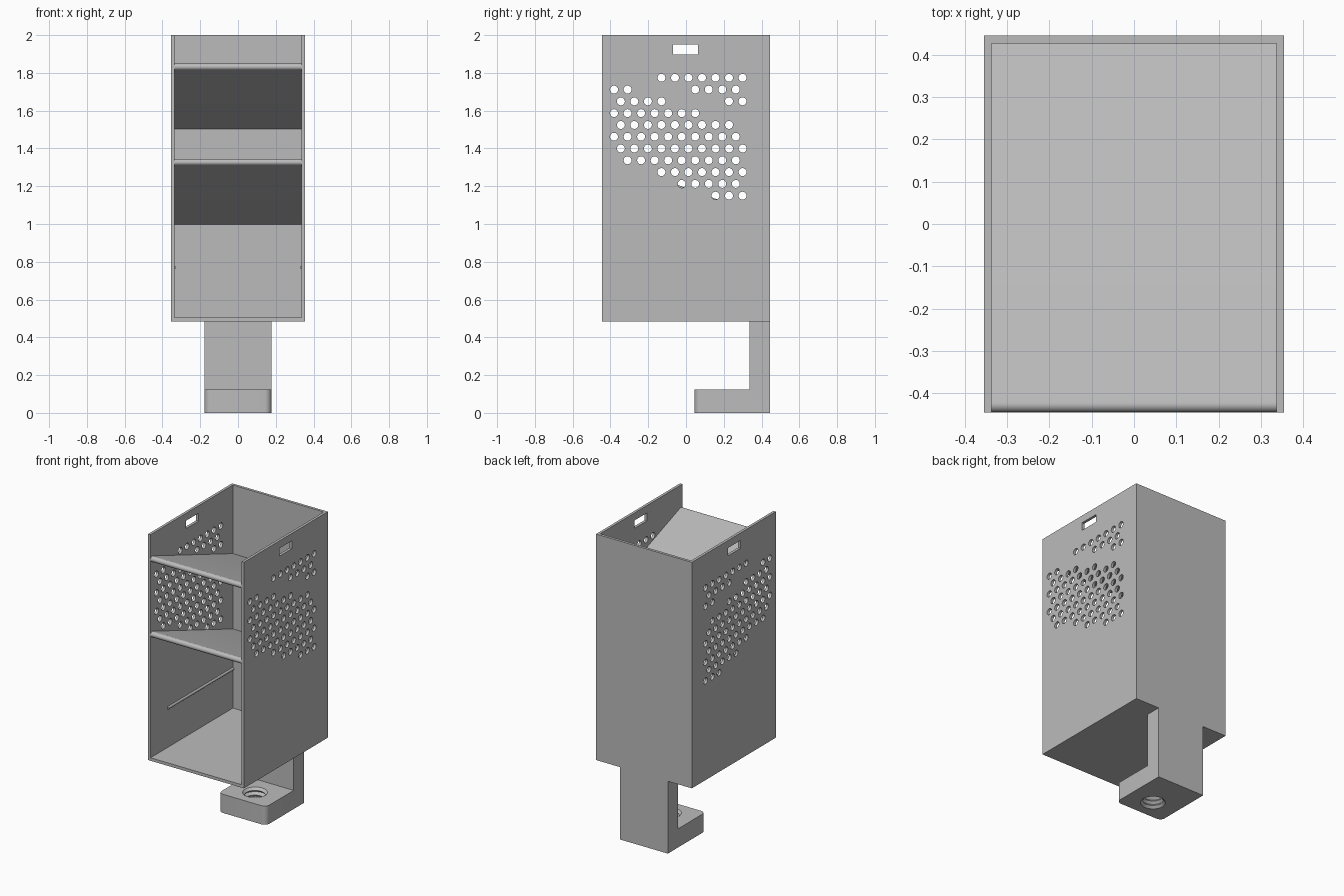
import bpy, bmesh, math
from mathutils import Matrix, Vector

if "Cube" in bpy.data.objects:
    bpy.data.objects.remove(bpy.data.objects["Cube"])

# One plain grey for every part
grey = bpy.data.materials.new("light grey")
grey.use_nodes = True
colour = (0.5, 0.5, 0.5, 1)
grey.diffuse_color = colour
grey.node_tree.nodes["Principled BSDF"].inputs["Base Color"].default_value = colour

W, D, WALL = 0.355, 0.445, 0.018      # half width, half depth, wall thickness
BASE, TOP = 0.485, 2.0
IN_W, IN_D = W - WALL, D - WALL


def finish(name, bm):
    bmesh.ops.recalc_face_normals(bm, faces=bm.faces)
    mesh = bpy.data.meshes.new(name)
    bm.to_mesh(mesh)
    bm.free()
    mesh.materials.append(grey)
    obj = bpy.data.objects.new(name, mesh)
    bpy.context.collection.objects.link(obj)
    return obj


def add_box(bm, low, high):
    low, high = Vector(low), Vector(high)
    place = Matrix.Translation((low + high) / 2) @ Matrix.Diagonal((*(high - low), 1))
    bmesh.ops.create_cube(bm, size=1, matrix=place)


def box(name, low, high):
    bm = bmesh.new()
    add_box(bm, low, high)
    return finish(name, bm)


def side_profile(bm, points, half_width):
    """Extrude a (y, z) outline across x."""
    face = bm.faces.new([bm.verts.new((-half_width, y, z)) for y, z in points])
    moved = bmesh.ops.extrude_face_region(bm, geom=[face])["geom"]
    verts = [v for v in moved if isinstance(v, bmesh.types.BMVert)]
    bmesh.ops.translate(bm, verts=verts, vec=(2 * half_width, 0, 0))


def combine(obj, other, operation):
    mod = obj.modifiers.new(operation.lower(), "BOOLEAN")
    mod.object, mod.operation, mod.solver = other, operation, "EXACT"
    select(obj)
    bpy.ops.object.modifier_apply(modifier=mod.name)
    bpy.data.objects.remove(other)


def select(obj):
    bpy.ops.object.select_all(action="DESELECT")
    obj.select_set(True)
    bpy.context.view_layer.objects.active = obj


def smooth(obj):
    select(obj)
    bpy.ops.object.shade_smooth_by_angle(angle=math.radians(30))


# Housing open at the front and top
housing = box("housing", (-W, -D, BASE), (W, D, TOP))
combine(housing, box("cavity", (-IN_W, -1, BASE + 0.02), (IN_W, IN_D, 3)), "DIFFERENCE")

# Vent holes in staggered rows, leaving the sloping shelf lines clear, plus grip slots
rows = [[(3, 9)], [(0, 1), (6, 9)], [(0, 3), (8, 9)], [(0, 6)], [(0, 8)], [(0, 9)],
        [(0, 9)], [(1, 9)], [(3, 9)], [(5, 9)], [(7, 9)]]
PITCH = 0.0716
bm = bmesh.new()
for r, spans in enumerate(rows):
    start = -0.345 - (r % 2) * PITCH / 2
    for first, last in spans:
        for k in range(first, last + 1):
            place = Matrix.Translation((0, start + k * PITCH, 1.774 - r * 0.0624))
            bmesh.ops.create_cone(bm, cap_ends=True, segments=24, radius1=0.021,
                                  radius2=0.021, depth=1,
                                  matrix=place @ Matrix.Rotation(math.pi / 2, 4, "Y"))
add_box(bm, (-0.5, -0.07, 1.897), (0.5, 0.064, 1.95))
combine(housing, finish("vent_cutter", bm), "DIFFERENCE")

# L-shaped mounting bracket with rounded front corners
bm = bmesh.new()
FOOT = 0.125
side_profile(bm, [(0.045, 0), (D, 0), (D, BASE + 0.01), (0.337, BASE + 0.01),
                  (0.337, FOOT), (0.045, FOOT)], 0.177)
corners = [e for e in bm.edges
           if all(v.co.y < 0.05 for v in e.verts)
           and abs(e.verts[0].co.z - e.verts[1].co.z) > 0.1]
bmesh.ops.bevel(bm, geom=corners, offset=0.035, segments=8, profile=0.5, affect="EDGES")
bracket = finish("bracket", bm)

# Ribbed screw hole through the foot
bm = bmesh.new()
TURNS, SIDES = 4, 32
rings = [(-0.01, 0.076)]
for i in range(TURNS):
    rings += [(FOOT * (i + 0.02) / TURNS, 0.076), (FOOT * (i + 0.5) / TURNS, 0.06)]
rings += [(FOOT, 0.076), (FOOT + 0.01, 0.076)]
loops = [[bm.verts.new((r * math.cos(math.tau * k / SIDES),
                        0.18 + r * math.sin(math.tau * k / SIDES), z))
          for k in range(SIDES)] for z, r in rings]
for a, b in zip(loops, loops[1:]):
    for k in range(SIDES):
        n = (k + 1) % SIDES
        bm.faces.new((a[k], a[n], b[n], b[k]))
bm.faces.new(loops[0])
bm.faces.new(loops[-1])
combine(bracket, finish("screw_cutter", bm), "DIFFERENCE")
combine(housing, bracket, "UNION")
smooth(housing)

# Two sloping shelves with rounded front noses
SLOPE, R = math.radians(20), 0.018
for name, zc in (("upper_shelf", 1.832), ("lower_shelf", 1.327)):
    yc = -D + R
    nose = []
    for i in range(13):
        a = math.pi / 2 - SLOPE + math.pi * i / 12
        nose.append((yc + R * math.cos(a), zc + R * math.sin(a)))
    back = IN_D + 0.004
    ends = [(back, z - (back - y) * math.tan(SLOPE)) for y, z in (nose[-1], nose[0])]
    bm = bmesh.new()
    side_profile(bm, nose + ends, IN_W + 0.004)
    smooth(finish(name, bm))

# Thin guide rails on the inner side walls
for name, side in (("left_rail", 1), ("right_rail", -1)):
    bm = bmesh.new()
    front = -0.265
    place = Matrix.Translation((side * (IN_W - 0.001), (front + IN_D) / 2, 0.77))
    bmesh.ops.create_cone(bm, cap_ends=True, segments=16, radius1=0.009, radius2=0.009,
                          depth=IN_D - front,
                          matrix=place @ Matrix.Rotation(math.pi / 2, 4, "X"))
    smooth(finish(name, bm))
